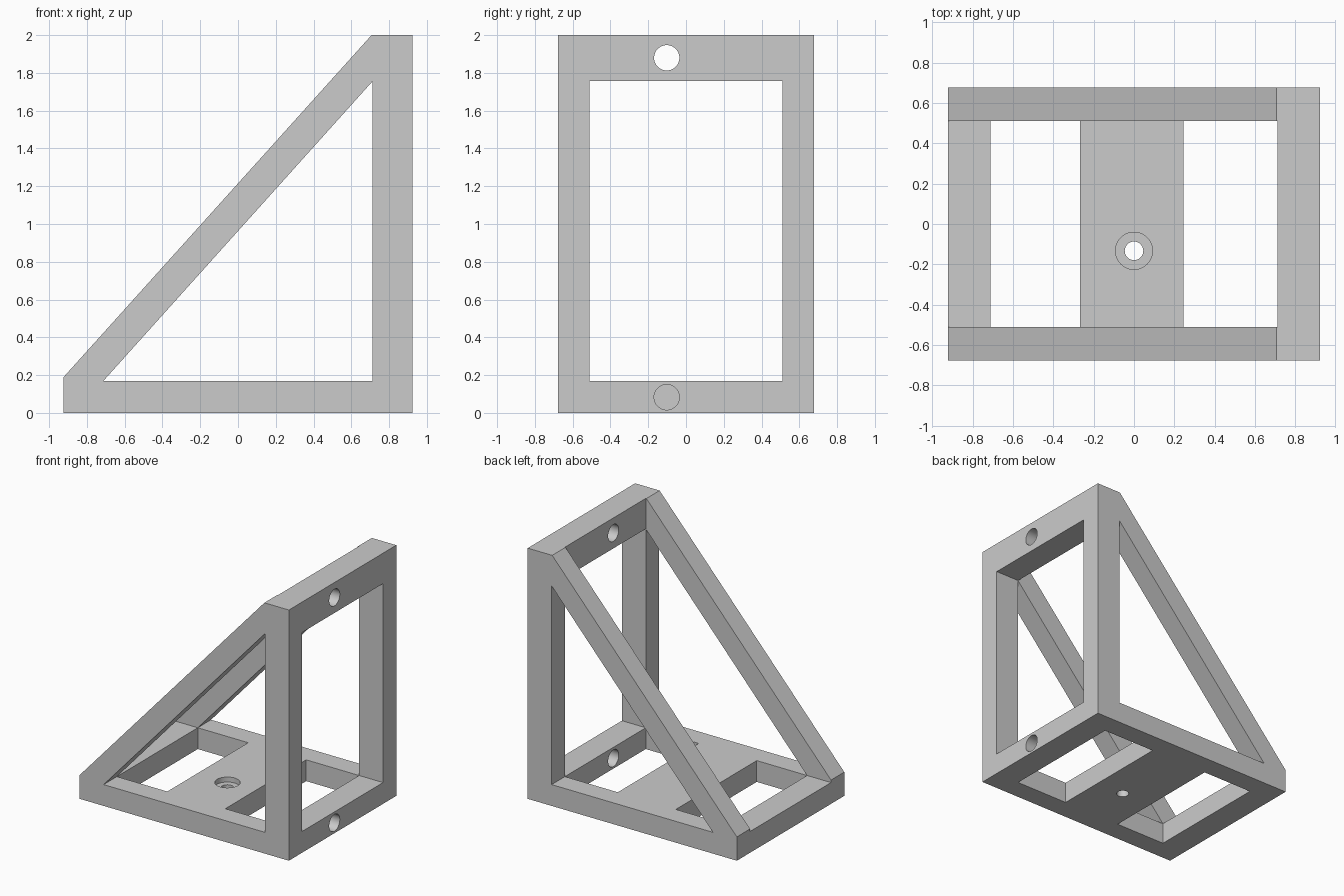
import bpy, bmesh
from mathutils import Matrix, Vector

cube = bpy.data.objects.get("Cube")
if cube:
    bpy.data.objects.remove(cube, do_unlink=True)

grey = bpy.data.materials.new("light_grey")
grey.use_nodes = True
grey.diffuse_color = (0.6, 0.6, 0.6, 1)
grey.node_tree.nodes["Principled BSDF"].inputs["Base Color"].default_value = (0.6, 0.6, 0.6, 1)

# Main dimensions
LEFT, RIGHT, HALF_DEPTH, TOP = -0.923, 0.923, 0.677, 2.0
POST_X, INNER_Y, FLOOR_Z = 0.712, 0.51, 0.17


def make_object(name, bm):
    bmesh.ops.recalc_face_normals(bm, faces=bm.faces[:])
    mesh = bpy.data.meshes.new(name)
    bm.to_mesh(mesh)
    bm.free()
    mesh.materials.append(grey)
    obj = bpy.data.objects.new(name, mesh)
    bpy.context.collection.objects.link(obj)
    return obj


def prism(name, outline, half_depth):
    """Extrude an x-z outline along y."""
    bm = bmesh.new()
    face = bm.faces.new([bm.verts.new((x, -half_depth, z)) for x, z in outline])
    new = bmesh.ops.extrude_face_region(bm, geom=[face])["geom"]
    verts = [v for v in new if isinstance(v, bmesh.types.BMVert)]
    bmesh.ops.translate(bm, vec=(0, 2 * half_depth, 0), verts=verts)
    return make_object(name, bm)


def block(name, x0, x1, z0, z1, half_depth=INNER_Y):
    return prism(name, [(x0, z0), (x1, z0), (x1, z1), (x0, z1)], half_depth)


def cylinder(name, centre, radius, length, axis):
    bm = bmesh.new()
    turn = Vector((0, 0, 1)).rotation_difference(Vector(axis)).to_matrix().to_4x4()
    bmesh.ops.create_cone(bm, cap_ends=True, segments=48, radius1=radius, radius2=radius,
                          depth=length, matrix=Matrix.Translation(centre) @ turn)
    return make_object(name, bm)


def cut(body, cutter):
    """Subtract the cutter from the body and discard it."""
    mod = body.modifiers.new("cut", 'BOOLEAN')
    mod.operation, mod.solver, mod.object = 'DIFFERENCE', 'EXACT', cutter
    cutter.hide_render = True
    bpy.context.view_layer.update()
    result = bpy.data.meshes.new_from_object(body.evaluated_get(bpy.context.evaluated_depsgraph_get()))
    body.modifiers.clear()
    body.data = result
    bpy.data.objects.remove(cutter, do_unlink=True)


# Solid wedge that becomes the bracket
bracket = prism("angle_bracket", [(LEFT, 0), (RIGHT, 0), (RIGHT, TOP), (POST_X - 0.005, TOP),
                                  (LEFT, 0.19)], HALF_DEPTH)

# Hollow between the two side frames, leaving floor and upright plate
cut(bracket, block("inner_hollow", -2, POST_X, FLOOR_Z, 3))

# Triangular openings in the side frames
cut(bracket, prism("side_opening", [(-0.712, FLOOR_Z), (POST_X, FLOOR_Z), (POST_X, 1.755)], 1))

# Window in the upright plate
cut(bracket, block("upright_window", 0.5, 1.2, FLOOR_Z, 1.757))

# Floor windows on both sides of the centre plate
for x0, x1 in ((-0.712, -0.267), (0.245, POST_X)):
    cut(bracket, block("floor_window", x0, x1, -0.5, 0.5))

# Screw holes through the upright's top and bottom bars
for z in (1.88, 0.083):
    cut(bracket, cylinder("screw_hole", (0.82, -0.102, z), 0.067, 0.5, (1, 0, 0)))

# Counterbored hole in the centre plate
cut(bracket, cylinder("plate_hole", (0, -0.133, 0.1), 0.046, 0.6, (0, 0, 1)))
cut(bracket, cylinder("counterbore", (0, -0.133, FLOOR_Z + 0.06), 0.092, 0.2, (0, 0, 1)))

bpy.ops.object.select_all(action='DESELECT')
bracket.select_set(True)
bpy.context.view_layer.objects.active = bracket
bpy.ops.object.shade_smooth_by_angle()
